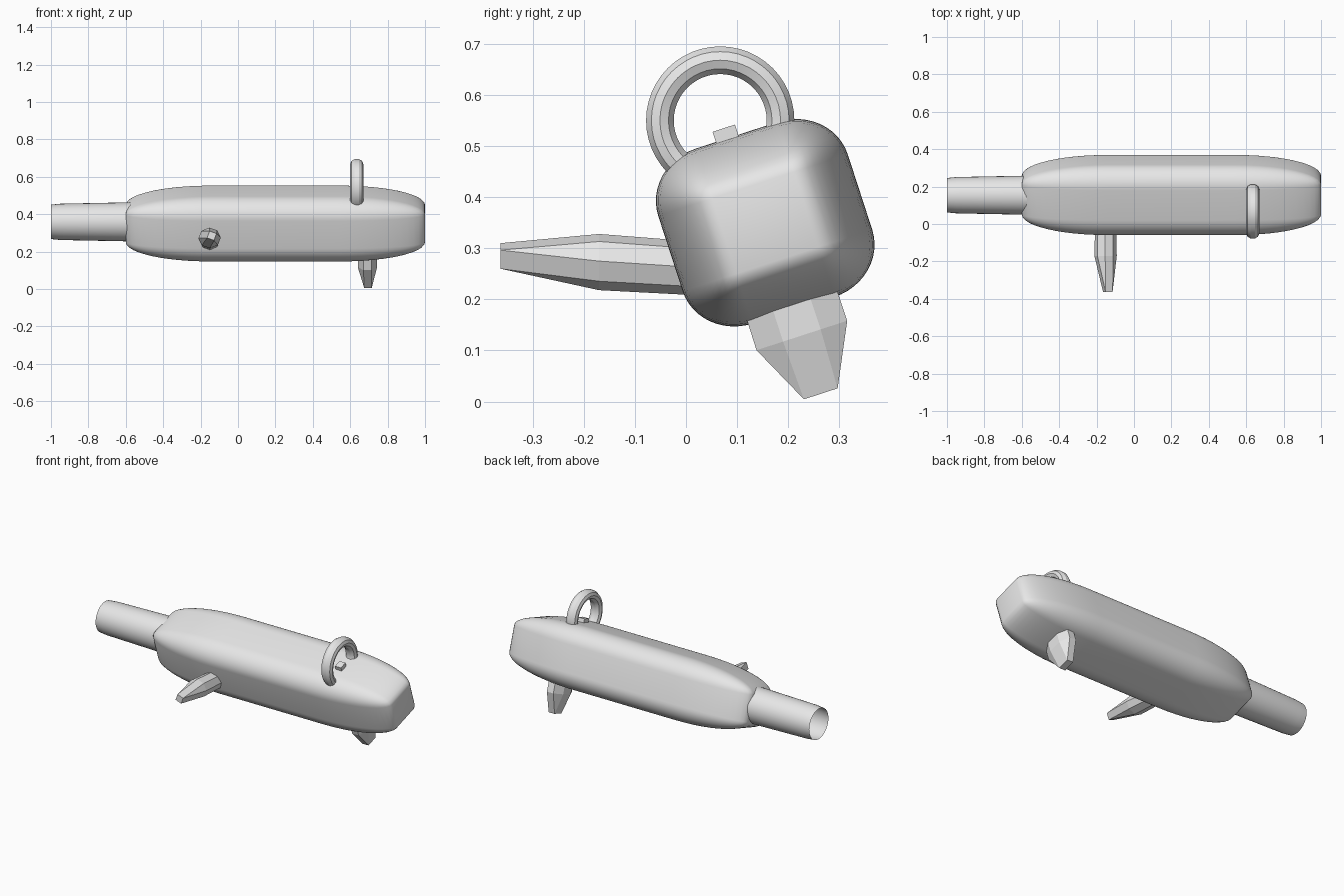
import bpy, bmesh, math
from mathutils import Matrix, Vector

if "Cube" in bpy.data.objects:
    bpy.data.objects.remove(bpy.data.objects["Cube"])

grey = bpy.data.materials.new("light_grey")
grey.diffuse_color = (0.8, 0.8, 0.8, 1)
grey.use_nodes = True
grey.node_tree.nodes["Principled BSDF"].inputs["Base Color"].default_value = grey.diffuse_color

# Tilted body frame: everything on the body leans 18 degrees about x
TILT = Matrix.Translation((0, 0.155, 0.35)) @ Matrix.Rotation(math.radians(18), 4, 'X')


def finish(name, bm, smooth=None, normals=True):
    if normals:
        bmesh.ops.recalc_face_normals(bm, faces=bm.faces[:])
    if smooth:
        for f in bm.faces:
            f.smooth = True
        for e in bm.edges:
            if len(e.link_faces) == 2 and e.calc_face_angle(0) > math.radians(smooth):
                e.smooth = False
    me = bpy.data.meshes.new(name)
    bm.to_mesh(me)
    bm.free()
    me.materials.append(grey)
    ob = bpy.data.objects.new(name, me)
    bpy.context.collection.objects.link(ob)
    return ob


def loft(bm, rings, closed=True):
    for a, b in zip(rings, rings[1:]):
        n = len(a)
        for i in range(n):
            j = (i + 1) % n
            bm.faces.new((a[i], a[j], b[j], b[i]))


def ring(bm, c, u, w, n, offset):
    out = []
    for i in range(n):
        t = math.radians(offset) + 2 * math.pi * i / n
        out.append(bm.verts.new(Vector(c) + Vector(u) * math.cos(t) + Vector(w) * math.sin(t)))
    return out


def peg(name, sections, tip, offset, matrix=Matrix.Identity(4)):
    """Eight-sided peg whose facets merge in pairs into a four-sided tip."""
    bm = bmesh.new()
    rings = [ring(bm, c, (a, 0, 0), w, 8, offset) for c, a, w in sections]
    loft(bm, rings)
    c, a, w = tip
    end = ring(bm, c, (a, 0, 0), w, 4, offset + 22.5)
    last = rings[-1]
    for k in range(4):
        i, j, n = 2 * k, 2 * k + 1, (2 * k + 2) % 8
        bm.faces.new((last[i], last[j], end[k]))
        bm.faces.new((last[j], last[n], end[(k + 1) % 4], end[k]))
    bm.faces.new(end)
    bm.faces.new(rings[0])
    bm.transform(matrix)
    finish(name, bm)


# Long rounded body: heavily bevelled cube, stretched
bm = bmesh.new()
bmesh.ops.create_cube(bm, size=2)
bmesh.ops.bevel(bm, geom=bm.edges[:], offset=0.57, segments=12, profile=0.5, affect='EDGES')
bm.transform(TILT @ Matrix.Translation((0.2, 0, 0)) @ Matrix.Diagonal((0.8, 0.195, 0.18, 1)))
finish("body", bm, 35)

# Open tube at the left end
bm = bmesh.new()
loft(bm, [ring(bm, (x, 0.154, 0.359), (0, r, 0), (0, 0, r), 32, 0)
          for x, r in ((-1, 0.092), (-0.95, 0.097), (-0.6, 0.104), (-0.45, 0.104))])
finish("tube", bm, 35)

# Side peg pointing forward
peg("side_peg",
    [((-0.152, 0.06, 0.258), 0.054, (0, 0, 0.052)),
     ((-0.152, -0.17, 0.273), 0.06, (0, 0, 0.055))],
    ((-0.14, -0.363, 0.285), 0.028, (0, 0, 0.0275)), 2)

# Lower foot, along the body's own downward axis
peg("foot",
    [((0.692, 0, -0.12), 0.056, (0, 0.1, 0)),
     ((0.692, 0, -0.232), 0.056, (0, 0.101, 0))],
    ((0.695, 0, -0.352), 0.028, (0, 0.049, 0)), 22.5, TILT)

# Hanging ring on top
bm = bmesh.new()
rows = []
for i in range(48):
    t = 2 * math.pi * i / 48
    d = Vector((0, math.cos(t), math.sin(t)))
    rows.append(ring(bm, Vector((0.635, 0.067, 0.55)) + d * 0.118, (0.035, 0, 0), d * 0.0285, 10, 0))
loft(bm, rows + rows[:1])
finish("hanging_ring", bm, 30)

# Small pin inside the ring
bm = bmesh.new()
bmesh.ops.create_cube(bm, size=1)
bm.transform(TILT @ Matrix.Translation((0.635, -0.02, 0.175)) @ Matrix.Diagonal((0.04, 0.046, 0.052, 1)))
finish("ring_pin", bm)
